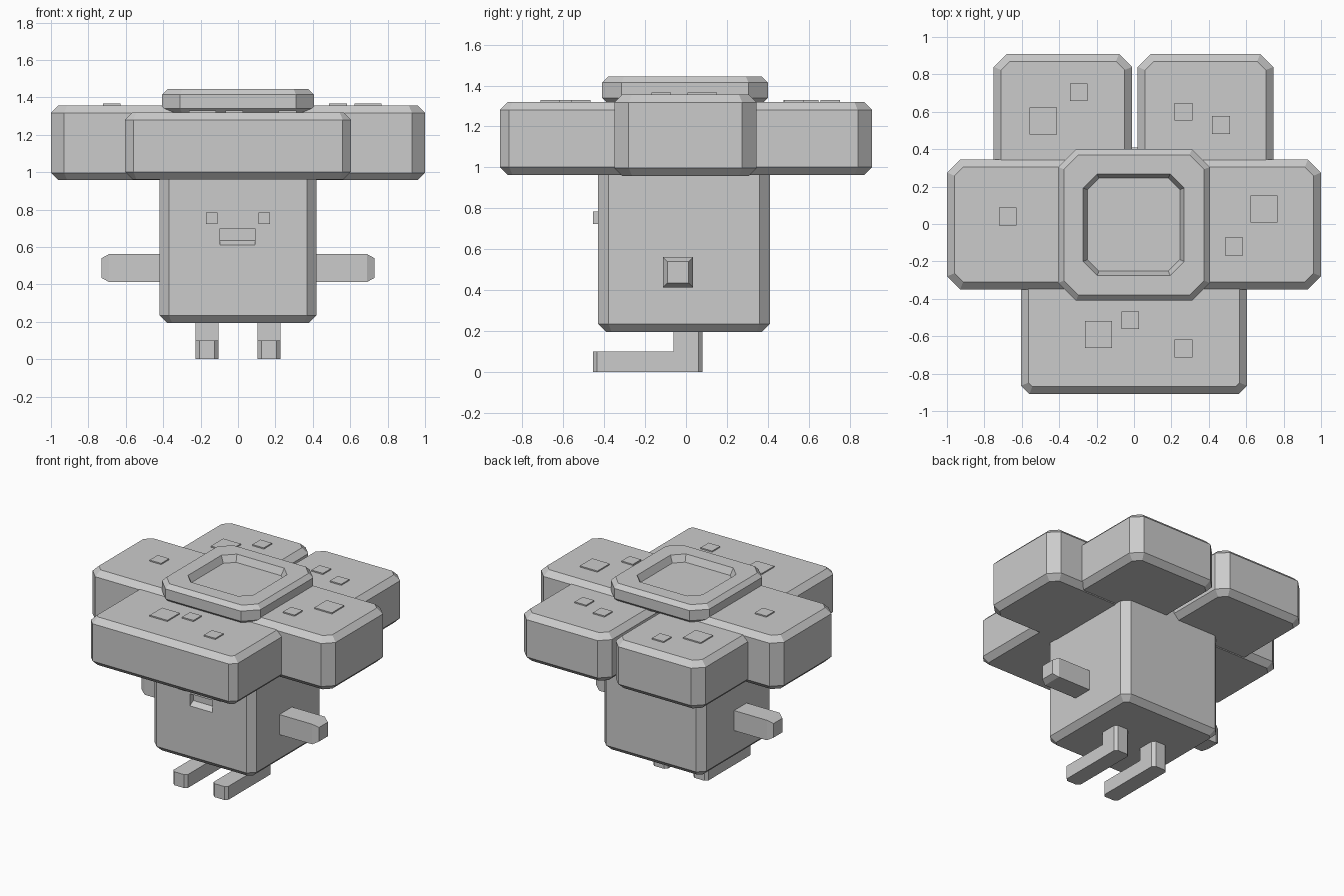
import bpy, bmesh

cube = bpy.data.objects.get("Cube")
if cube:
    bpy.data.objects.remove(cube, do_unlink=True)

grey = bpy.data.materials.new("plain grey")
grey.use_nodes = True
grey.diffuse_color = (0.6, 0.6, 0.6, 1)
grey.node_tree.nodes["Principled BSDF"].inputs["Base Color"].default_value = (0.6, 0.6, 0.6, 1)


def finish(name, bm):
    bmesh.ops.recalc_face_normals(bm, faces=bm.faces)
    mesh = bpy.data.meshes.new(name)
    bm.to_mesh(mesh)
    bm.free()
    mesh.materials.append(grey)
    obj = bpy.data.objects.new(name, mesh)
    bpy.context.collection.objects.link(obj)
    return obj


def octagon(x, y, cut, inset, z):
    """Rectangle with cut corners, moved inwards by inset."""
    x0, x1, y0, y1 = x[0] + inset, x[1] - inset, y[0] + inset, y[1] - inset
    c = max(cut - 0.586 * inset, 0.01)
    return [(x0 + c, y0, z), (x1 - c, y0, z), (x1, y0 + c, z), (x1, y1 - c, z),
            (x1 - c, y1, z), (x0 + c, y1, z), (x0, y1 - c, z), (x0, y0 + c, z)]


def loft(name, rings):
    bm = bmesh.new()
    loops = [[bm.verts.new(p) for p in ring] for ring in rings]
    for a, b in zip(loops, loops[1:]):
        n = len(a)
        for i in range(n):
            j = (i + 1) % n
            bm.faces.new((a[i], a[j], b[j], b[i]))
    bm.faces.new(loops[0])
    bm.faces.new(loops[-1])
    return finish(name, bm)


def chamfered_block(name, x, y, z, cut, edge=0.04):
    return loft(name, [octagon(x, y, cut, edge, z[0]), octagon(x, y, cut, 0, z[0] + edge),
                       octagon(x, y, cut, 0, z[1] - edge), octagon(x, y, cut, edge, z[1])])


def box(name, x, y, z):
    return loft(name, [[(x[0], y[0], h), (x[1], y[0], h), (x[1], y[1], h), (x[0], y[1], h)]
                       for h in z])


def prism(name, outline, x0, x1):
    """Outline in y and z, extruded along x."""
    return loft(name, [[(x, y, z) for y, z in outline] for x in (x0, x1)])


# Body with a carved mouth
body = chamfered_block("body", (-0.42, 0.42), (-0.43, 0.41), (0.195, 1.2), 0.05)
mouth = prism("mouth_cutter", [(-0.5, 0.61), (-0.43, 0.61), (-0.39, 0.635),
                               (-0.39, 0.7), (-0.5, 0.7)], -0.095, 0.09)
mouth.hide_render = True
mouth.hide_viewport = True
carve = body.modifiers.new("mouth", "BOOLEAN")
carve.operation = "DIFFERENCE"
carve.solver = "EXACT"
carve.object = mouth

# Petals
low, high = (0.962, 1.32), (0.957, 1.357)
chamfered_block("front_petal", (-0.605, 0.605), (-0.91, -0.2), low, 0.045)
chamfered_block("back_left_petal", (0.02, 0.745), (0.1, 0.91), low, 0.07)
chamfered_block("back_right_petal", (-0.75, -0.01), (0.1, 0.91), low, 0.07)
chamfered_block("left_petal", (0.2, 1.0), (-0.35, 0.345), high, 0.07)
chamfered_block("right_petal", (-1.0, -0.2), (-0.35, 0.345), high, 0.07)

# Centre cap with a shallow dish
cap, dish = ((-0.405, 0.405), (-0.41, 0.4)), ((-0.272, 0.268), (-0.275, 0.268))
loft("centre_cap", [octagon(*cap, 0.095, 0.03, 1.31), octagon(*cap, 0.095, 0, 1.34),
                    octagon(*cap, 0.095, 0, 1.415), octagon(*cap, 0.095, 0.03, 1.445),
                    octagon(*dish, 0.075, 0, 1.445), octagon(*dish, 0.075, 0.023, 1.395)])

# Square spots lying on the petals: x, y, size, petal top
spots = [(-0.19, -0.59, 0.145, 1.32), (-0.02, -0.515, 0.095, 1.32),
         (0.265, -0.665, 0.095, 1.32), (0.695, 0.08, 0.145, 1.357),
         (0.535, -0.12, 0.095, 1.357), (-0.675, 0.04, 0.095, 1.357),
         (0.265, 0.6, 0.095, 1.32), (0.465, 0.53, 0.095, 1.32),
         (-0.295, 0.705, 0.095, 1.32), (-0.485, 0.55, 0.145, 1.32)]
for i, (x, y, size, top) in enumerate(spots):
    h = size / 2
    box(f"petal_spot_{i + 1}", (x - h, x + h), (y - h, y + h), (top - 0.01, top + 0.009))

for side, s in (("left", 1), ("right", -1)):
    # Eyes
    box(f"{side}_eye", (s * 0.14 - 0.03, s * 0.14 + 0.03), (-0.455, -0.42), (0.723, 0.785))

    # Arms with tapered tips
    arm = []
    for x, inset in ((0.38, 0), (0.69, 0), (0.73, 0.022)):
        y0, y1, z0, z1 = -0.113 + inset, 0.035 - inset, 0.413 + inset, 0.562 - inset
        arm.append([(s * x, y0, z0), (s * x, y1, z0), (s * x, y1, z1), (s * x, y0, z1)])
    loft(f"{side}_arm", arm)

    # Legs with long feet, toe and heel corners cut
    leg = prism(f"{side}_leg", [(-0.455, 0), (0.08, 0), (0.08, 0.26), (-0.06, 0.26),
                                (-0.06, 0.1), (-0.455, 0.1)], s * 0.105, s * 0.227)
    bm = bmesh.new()
    bm.from_mesh(leg.data)
    ends = [e for e in bm.edges if abs(e.verts[0].co.z - e.verts[1].co.z) > 0.05
            and all(v.co.y < -0.4 or v.co.y > 0.05 for v in e.verts)]
    bmesh.ops.bevel(bm, geom=ends, offset=0.02, segments=1, affect="EDGES")
    bm.to_mesh(leg.data)
    bm.free()
